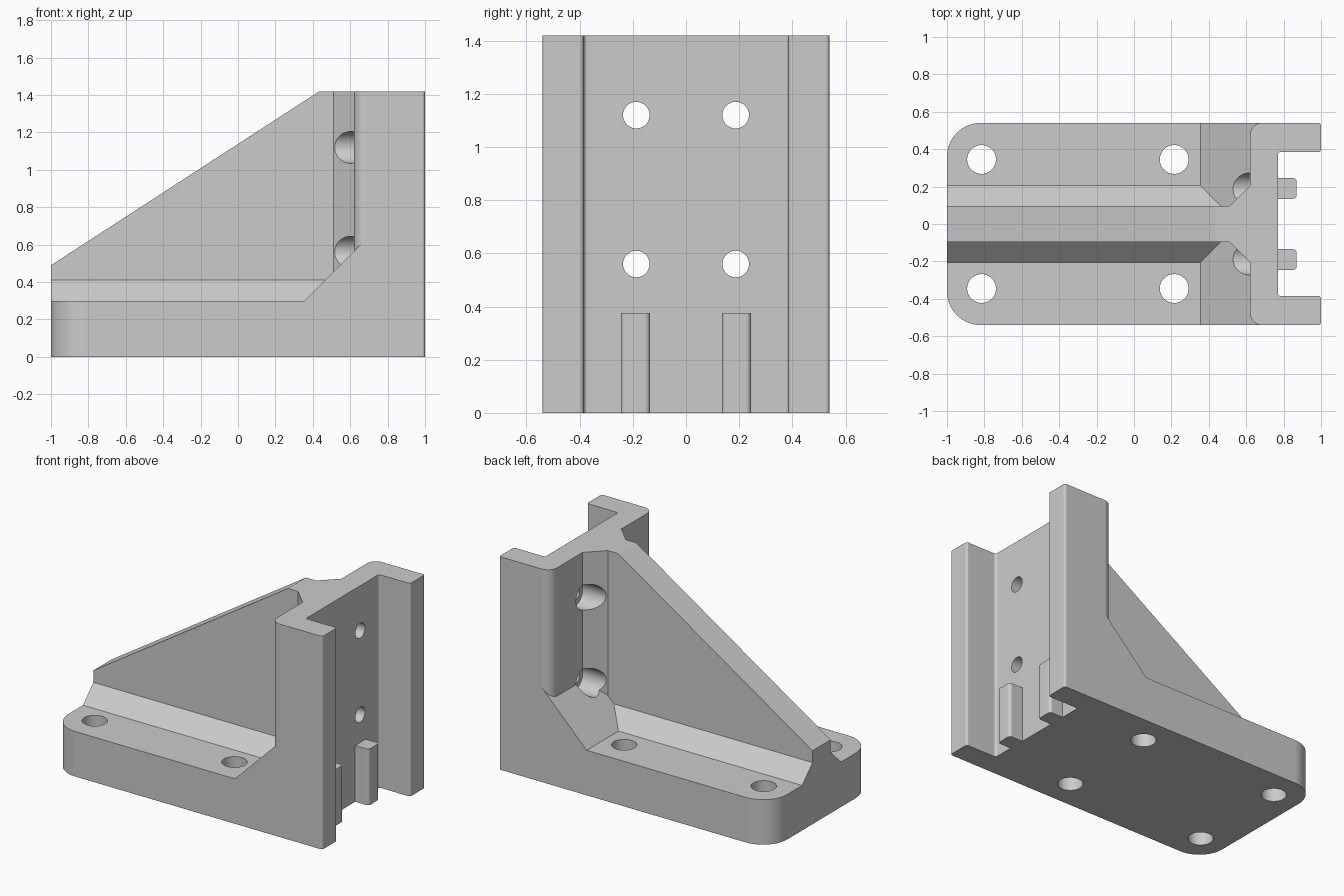
import bpy, bmesh, math
from mathutils import Vector

if "Cube" in bpy.data.objects:
    bpy.data.objects.remove(bpy.data.objects["Cube"])

steel = bpy.data.materials.new("light grey metal")
steel.diffuse_color = (0.6, 0.6, 0.6, 1)
steel.use_nodes = True
steel.node_tree.nodes["Principled BSDF"].inputs["Base Color"].default_value = steel.diffuse_color


def rounded(points):
    """Expand (a, b, radius) corners into an outline with filleted corners."""
    out = []
    for i, (a, b, r) in enumerate(points):
        p = Vector((a, b))
        if r == 0:
            out.append(p)
            continue
        u = (Vector(points[i - 1][:2]) - p).normalized()
        v = (Vector(points[(i + 1) % len(points)][:2]) - p).normalized()
        steps = 16 if r > 0.1 else 8 if r > 0.04 else 5
        for k in range(steps + 1):          # right-angled corners only
            t = k / steps * math.pi / 2
            out.append(p + u * r * (1 - math.sin(t)) + v * r * (1 - math.cos(t)))
    return out


def prism(name, outline, lo, hi, axis):
    """Extrude a 2D outline along x (y,z), y (x,z) or z (x,y)."""
    place = {"x": lambda p, h: (h, p[0], p[1]),
             "y": lambda p, h: (p[0], h, p[1]),
             "z": lambda p, h: (p[0], p[1], h)}[axis]
    bm = bmesh.new()
    low = [bm.verts.new(place(p, lo)) for p in outline]
    high = [bm.verts.new(place(p, hi)) for p in outline]
    n = len(outline)
    bm.faces.new(low)
    bm.faces.new(high)
    for i in range(n):
        j = (i + 1) % n
        bm.faces.new((low[i], low[j], high[j], high[i]))
    bmesh.ops.recalc_face_normals(bm, faces=bm.faces)
    mesh = bpy.data.meshes.new(name)
    bm.to_mesh(mesh)
    bm.free()
    mesh.materials.append(steel)
    ob = bpy.data.objects.new(name, mesh)
    bpy.context.collection.objects.link(ob)
    return ob


def circle(a, b, r, n=48):
    return [(a + r * math.cos(2 * math.pi * i / n),
             b + r * math.sin(2 * math.pi * i / n)) for i in range(n)]


def combine(target, tool, operation):
    bpy.context.view_layer.objects.active = target
    mod = target.modifiers.new("combine", "BOOLEAN")
    mod.operation, mod.solver, mod.object = operation, "EXACT", tool
    bpy.ops.object.modifier_apply(modifier=mod.name)
    bpy.data.objects.remove(tool, do_unlink=True)


H = 1.42      # full height
W = 0.54      # half width

# Upright channel, flared towards the rib
half = [(0.51, 0.095, 0), (0.62, 0.205, 0), (0.62, W, 0.065), (1, W, 0.015),
        (1, 0.385, 0.015), (0.77, 0.385, 0.015)]
mirrored = [(x, -y, r) for x, y, r in reversed(half)]
bracket = prism("bracket", rounded(half + mirrored), 0, H, "z")

# Base plate with sloping shoulder, outer corners rounded
base = prism("base", [(-1, 0), (0.72, 0), (0.72, 0.665), (0.355, 0.30), (-1, 0.30)],
             -W, W, "y")
corners = rounded([(-1, -W, 0.18), (0.9, -W, 0), (0.9, W, 0), (-1, W, 0.18)])
combine(base, prism("corner_trim", corners, -0.5, 1, "z"), "INTERSECT")
combine(bracket, base, "UNION")

# Sloping rib and its chamfered foot
rib = prism("rib", [(-1, 0.1), (0.7, 0.1), (0.7, H), (0.435, H), (-1, 0.49)],
            -0.095, 0.095, "y")
combine(bracket, rib, "UNION")
foot = prism("rib_foot", [(-0.205, 0.1), (0.205, 0.1), (0.205, 0.30), (0.095, 0.41),
                          (-0.095, 0.41), (-0.205, 0.30)], -1, 0.7, "x")
combine(bracket, foot, "UNION")

for s in (-1, 1):
    # Locating keys inside the channel
    y0, y1 = s * 0.135, s * 0.245
    key = rounded([(0.72, y0, 0), (0.87, y0, 0.02), (0.87, y1, 0.02), (0.72, y1, 0)])
    combine(bracket, prism("key", key, 0, 0.375, "z"), "UNION")
    # Base bolt holes
    for x in (-0.815, 0.215):
        combine(bracket, prism("base_hole", circle(x, s * 0.345, 0.077), -0.1, 0.5, "z"),
                "DIFFERENCE")
    # Counterbored holes through the upright
    for z in (0.56, 1.12):
        combine(bracket, prism("wall_hole", circle(s * 0.187, z, 0.05), 0.6, 0.9, "x"),
                "DIFFERENCE")
        combine(bracket, prism("counterbore", circle(s * 0.187, z, 0.085), 0.3, 0.69, "x"),
                "DIFFERENCE")

# Smooth fillets, crisp edges
bpy.ops.object.select_all(action="DESELECT")
bracket.select_set(True)
bpy.context.view_layer.objects.active = bracket
bpy.ops.object.shade_smooth_by_angle(angle=math.radians(30))
weighted = bracket.modifiers.new("flat_face_normals", "WEIGHTED_NORMAL")
weighted.keep_sharp = True
